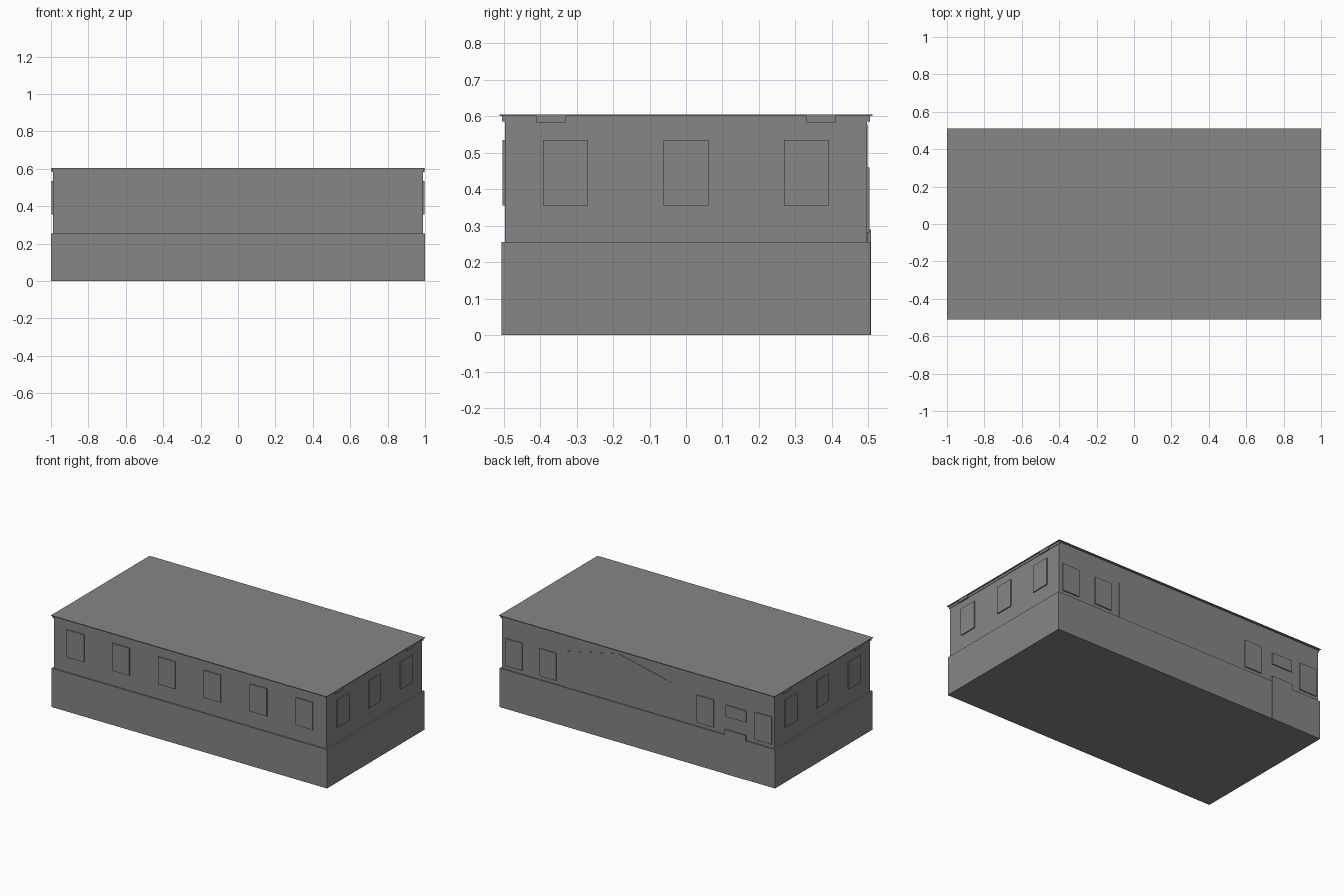
import bpy
import bmesh

if "Cube" in bpy.data.objects:
    bpy.data.objects.remove(bpy.data.objects["Cube"], do_unlink=True)

grey = bpy.data.materials.new("plain grey")
grey.use_nodes = True
COLOR = (0.24, 0.24, 0.24, 1)
grey.diffuse_color = COLOR
grey.node_tree.nodes["Principled BSDF"].inputs["Base Color"].default_value = COLOR

WALL_X, WALL_Y = 0.99, 0.496   # half sizes of the upper walls
BASE_X, BASE_Y = 1.0, 0.505    # half sizes of the base
LEDGE, TOP = 0.255, 0.605
PLATE = 0.007


def prism(name, outline, y0, y1):
    """Extrude an (x, z) outline from y0 to y1."""
    bm = bmesh.new()
    face = bm.faces.new([bm.verts.new((x, y0, z)) for x, z in outline])
    moved = bmesh.ops.extrude_face_region(bm, geom=[face])["geom"]
    bmesh.ops.translate(bm, vec=(0, y1 - y0, 0),
                        verts=[v for v in moved if isinstance(v, bmesh.types.BMVert)])
    bmesh.ops.recalc_face_normals(bm, faces=bm.faces)
    mesh = bpy.data.meshes.new(name)
    bm.to_mesh(mesh)
    bm.free()
    mesh.materials.append(grey)
    obj = bpy.data.objects.new(name, mesh)
    bpy.context.collection.objects.link(obj)
    return obj


def box(name, x0, x1, y0, y1, z0, z1):
    return prism(name, [(x0, z0), (x1, z0), (x1, z1), (x0, z1)], y0, y1)


# Main volumes: wide base, set-back walls, thin overhanging roof
box("base", -BASE_X, BASE_X, -BASE_Y, BASE_Y, 0, LEDGE)
box("upper_walls", -WALL_X, WALL_X, -WALL_Y, WALL_Y, LEDGE, 0.6)
box("roof", -1, 1, -0.511, 0.511, 0.6, TOP)

# Roof beams showing at both ends, and the end trims between them
for side in (-1, 1):
    y = side * 0.37
    box("roof_beam", -0.998, 0.998, y - 0.04, y + 0.04, 0.583, 0.6)
    x = side * (WALL_X + 0.001)
    box("end_trim", x - 0.002, x + 0.002, -0.504, 0.504, 0.585, 0.6)

# Front windows
for x in (-0.83, -0.5, -0.168, 0.163, 0.498, 0.832):
    box("front_window", x - 0.062, x + 0.062, -WALL_Y - PLATE, -WALL_Y, 0.355, 0.535)

# End windows, the same on both ends
for side in (-1, 1):
    x0, x1 = sorted((side * WALL_X, side * (WALL_X + PLATE)))
    for y in (-0.33, 0, 0.33):
        box("end_window", x0, x1, y - 0.062, y + 0.062, 0.355, 0.535)

# Back windows sit lower
for x in (0.902, 0.655, -0.49, -0.91):
    box("back_window", x - 0.062, x + 0.062, WALL_Y, WALL_Y + PLATE, 0.28, 0.46)

# Back door with a small window above it
box("back_door", -0.787, -0.633, WALL_Y, BASE_Y + 0.002, 0, 0.29)
box("small_window", -0.787, -0.64, WALL_Y, WALL_Y + PLATE, 0.375, 0.45)

# Gable-shaped panel on the back wall
prism("gable_panel",
      [(-0.24, LEDGE), (0.53, LEDGE), (0.53, 0.49), (0.145, 0.577), (-0.24, 0.49)],
      WALL_Y, WALL_Y + 0.002)
